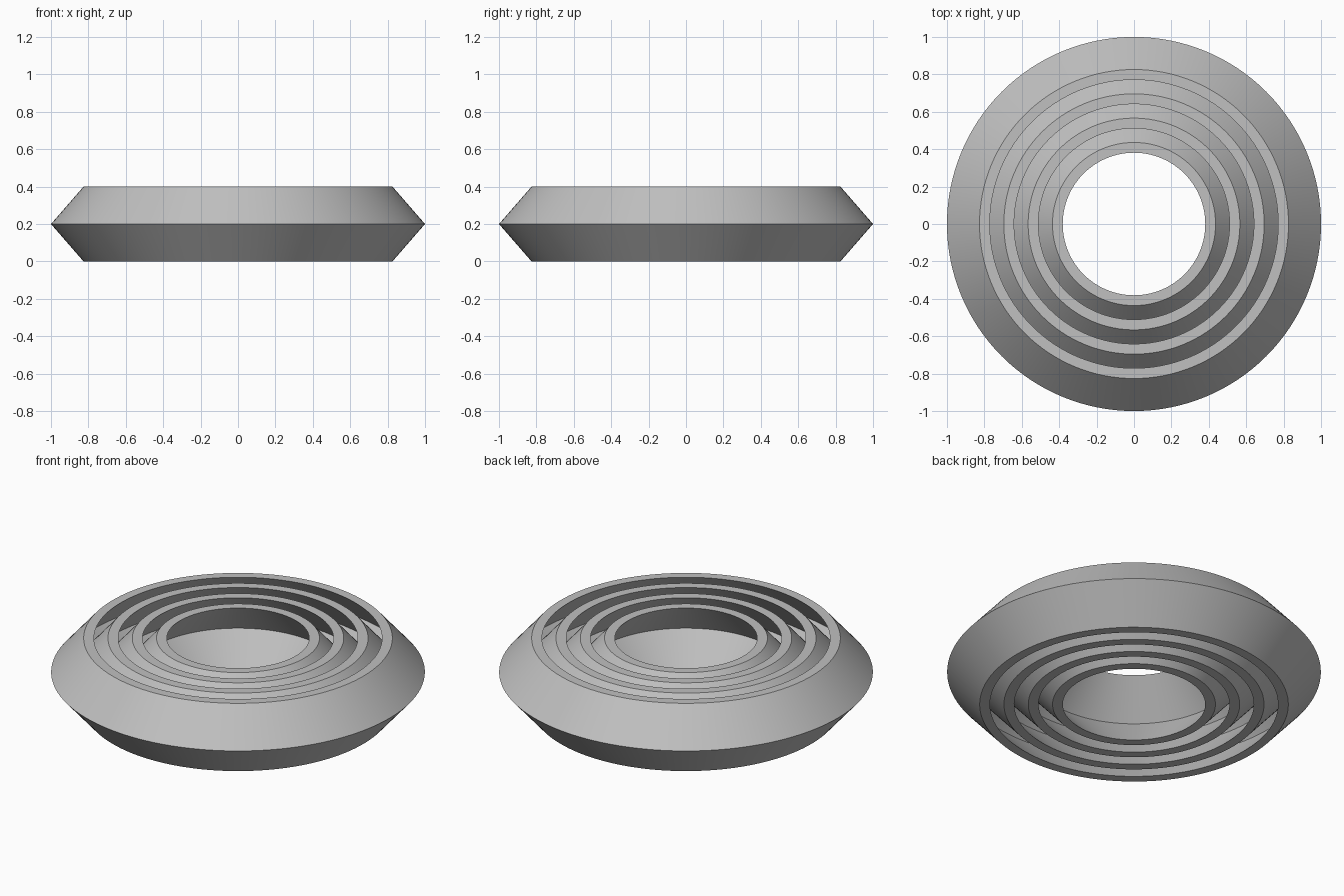
import bpy
import bmesh
import math

if "Cube" in bpy.data.objects:
    bpy.data.objects.remove(bpy.data.objects["Cube"])

SEGMENTS = 128
HEIGHT = 0.4
BULGE = 0.174     # how far the middle bows out past the rims
WALL = 0.055      # wall width, measured flat across the rim
PITCH = 0.13      # spacing between neighbouring rings

grey = bpy.data.materials.new("grey")
grey.diffuse_color = (0.53, 0.53, 0.53, 1)
grey.use_nodes = True
grey.node_tree.nodes["Principled BSDF"].inputs["Base Color"].default_value = grey.diffuse_color


def chevron_ring(name, rim):
    """Spin a chevron cross-section with the given outer rim radius."""
    profile = [
        (rim, 0), (rim + BULGE, HEIGHT / 2), (rim, HEIGHT),
        (rim - WALL, HEIGHT), (rim - WALL + BULGE, HEIGHT / 2), (rim - WALL, 0),
    ]
    bm = bmesh.new()
    loops = []
    for s in range(SEGMENTS):
        a = 2 * math.pi * s / SEGMENTS
        loops.append([bm.verts.new((r * math.cos(a), r * math.sin(a), z))
                      for r, z in profile])
    n = len(profile)
    for s in range(SEGMENTS):
        here, after = loops[s], loops[(s + 1) % SEGMENTS]
        for i in range(n):
            j = (i + 1) % n
            bm.faces.new((here[i], after[i], after[j], here[j]))
    bmesh.ops.recalc_face_normals(bm, faces=bm.faces)
    mesh = bpy.data.meshes.new(name)
    bm.to_mesh(mesh)
    bm.free()
    mesh.materials.append(grey)
    ring = bpy.data.objects.new(name, mesh)
    bpy.context.collection.objects.link(ring)

    # Smooth around the ring, sharp at the rims and the ridge
    bpy.ops.object.select_all(action='DESELECT')
    ring.select_set(True)
    bpy.context.view_layer.objects.active = ring
    bpy.ops.object.shade_smooth_by_angle(angle=math.radians(30))


# Four nested rings, from the outside in
for k, name in enumerate(("outer_ring", "second_ring", "third_ring", "inner_ring")):
    chevron_ring(name, 1 - BULGE - k * PITCH)
